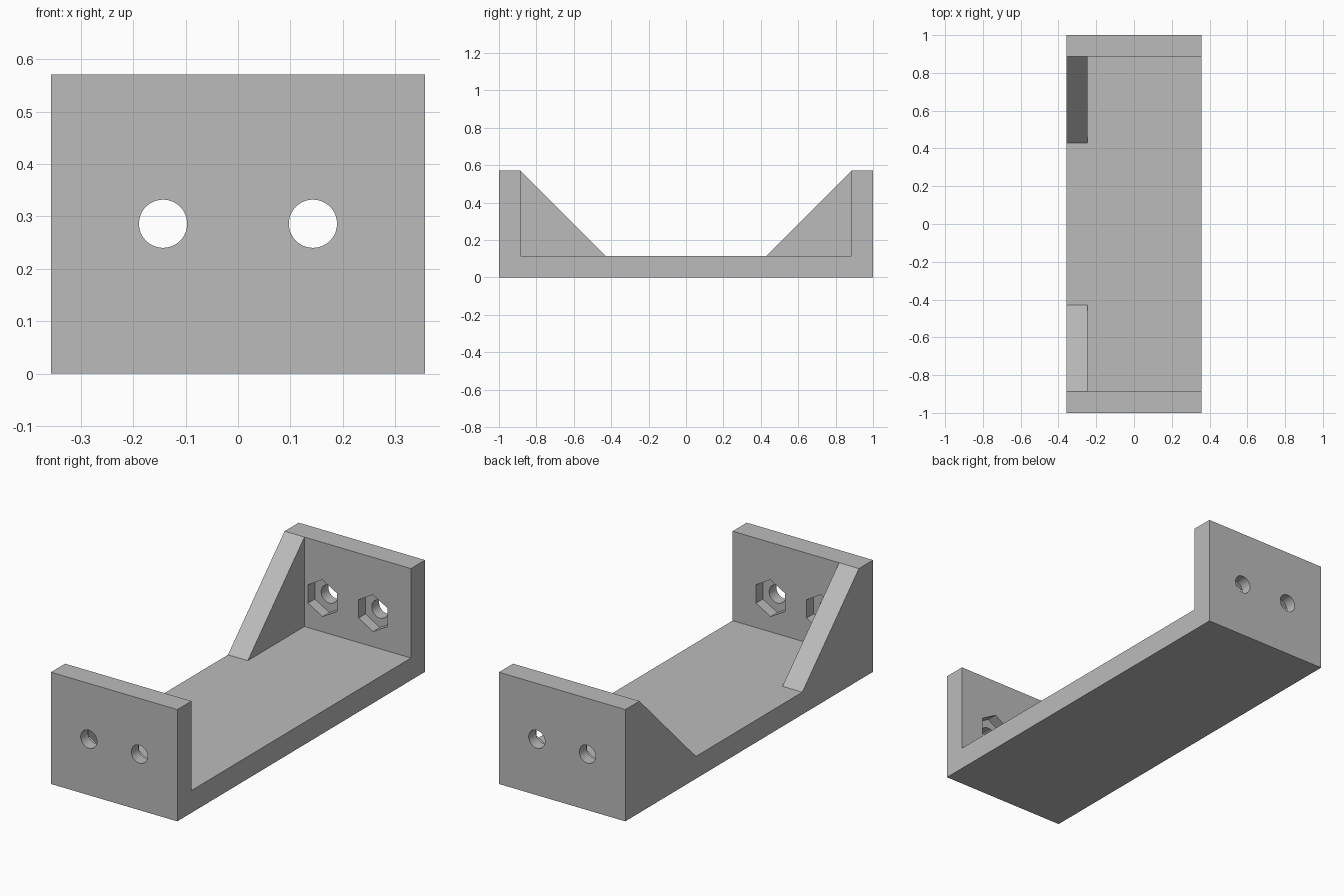
import bpy, bmesh, math
from mathutils import Vector

if "Cube" in bpy.data.objects:
    bpy.data.objects.remove(bpy.data.objects["Cube"])

HALF_X, HALF_Y, HEIGHT, WALL = 0.357, 1.0, 0.571, 0.114
INNER = HALF_Y - WALL
GUSSET_END = INNER - (HEIGHT - WALL)
HOLE_X, HOLE_Z, HOLE_R = 0.143, 0.286, 0.046
NUT_R, NUT_DEPTH = 0.094, 0.055

grey = bpy.data.materials.new("plain grey")
grey.use_nodes = True
colour = (0.5, 0.5, 0.5, 1)
grey.diffuse_color = colour
grey.node_tree.nodes["Principled BSDF"].inputs["Base Color"].default_value = colour


def prism(name, outline, sweep):
    """Extrude a closed planar outline along a vector."""
    bm = bmesh.new()
    face = bm.faces.new([bm.verts.new(p) for p in outline])
    ext = bmesh.ops.extrude_face_region(bm, geom=[face])
    moved = [g for g in ext["geom"] if isinstance(g, bmesh.types.BMVert)]
    bmesh.ops.translate(bm, verts=moved, vec=Vector(sweep))
    bmesh.ops.recalc_face_normals(bm, faces=bm.faces)
    mesh = bpy.data.meshes.new(name)
    bm.to_mesh(mesh)
    bm.free()
    mesh.materials.append(grey)
    obj = bpy.data.objects.new(name, mesh)
    bpy.context.collection.objects.link(obj)
    return obj


def ring(x, y, radius, sides):
    """Regular polygon facing y, with a corner pointing up."""
    angles = [math.tau * i / sides for i in range(sides)]
    return [(x + radius * math.sin(a), y, HOLE_Z + radius * math.cos(a)) for a in angles]


def combine(target, tool, operation):
    bpy.ops.object.select_all(action="DESELECT")
    bpy.context.view_layer.objects.active = target
    target.select_set(True)
    mod = target.modifiers.new(tool.name, "BOOLEAN")
    mod.operation, mod.solver, mod.object = operation, "EXACT", tool
    bpy.ops.object.modifier_apply(modifier=mod.name)
    bpy.data.objects.remove(tool)


# U-shaped channel: floor and two end walls
profile = [(-HALF_Y, 0), (HALF_Y, 0), (HALF_Y, HEIGHT), (INNER, HEIGHT),
           (INNER, WALL), (-INNER, WALL), (-INNER, HEIGHT), (-HALF_Y, HEIGHT)]
bracket = prism("bracket", [(-HALF_X, y, z) for y, z in profile], (2 * HALF_X, 0, 0))

for side in (-1, 1):
    # Triangular gusset along the right edge
    corners = [(INNER, WALL), (INNER, HEIGHT), (GUSSET_END, WALL)]
    gusset = prism("gusset", [(-HALF_X, side * y, z) for y, z in corners], (0.112, 0, 0))
    combine(bracket, gusset, "UNION")

    for x in (-HOLE_X, HOLE_X):
        # Bolt hole through the wall, hexagonal nut pocket on its inner face
        hole = prism("hole", ring(x, side * 0.8, HOLE_R, 48), (0, side * 0.3, 0))
        combine(bracket, hole, "DIFFERENCE")
        pocket = prism("pocket", ring(x, side * (INNER - 0.03), NUT_R, 6),
                       (0, side * (0.03 + NUT_DEPTH), 0))
        combine(bracket, pocket, "DIFFERENCE")

bracket.select_set(True)
bpy.ops.object.shade_smooth_by_angle(angle=math.radians(30))
